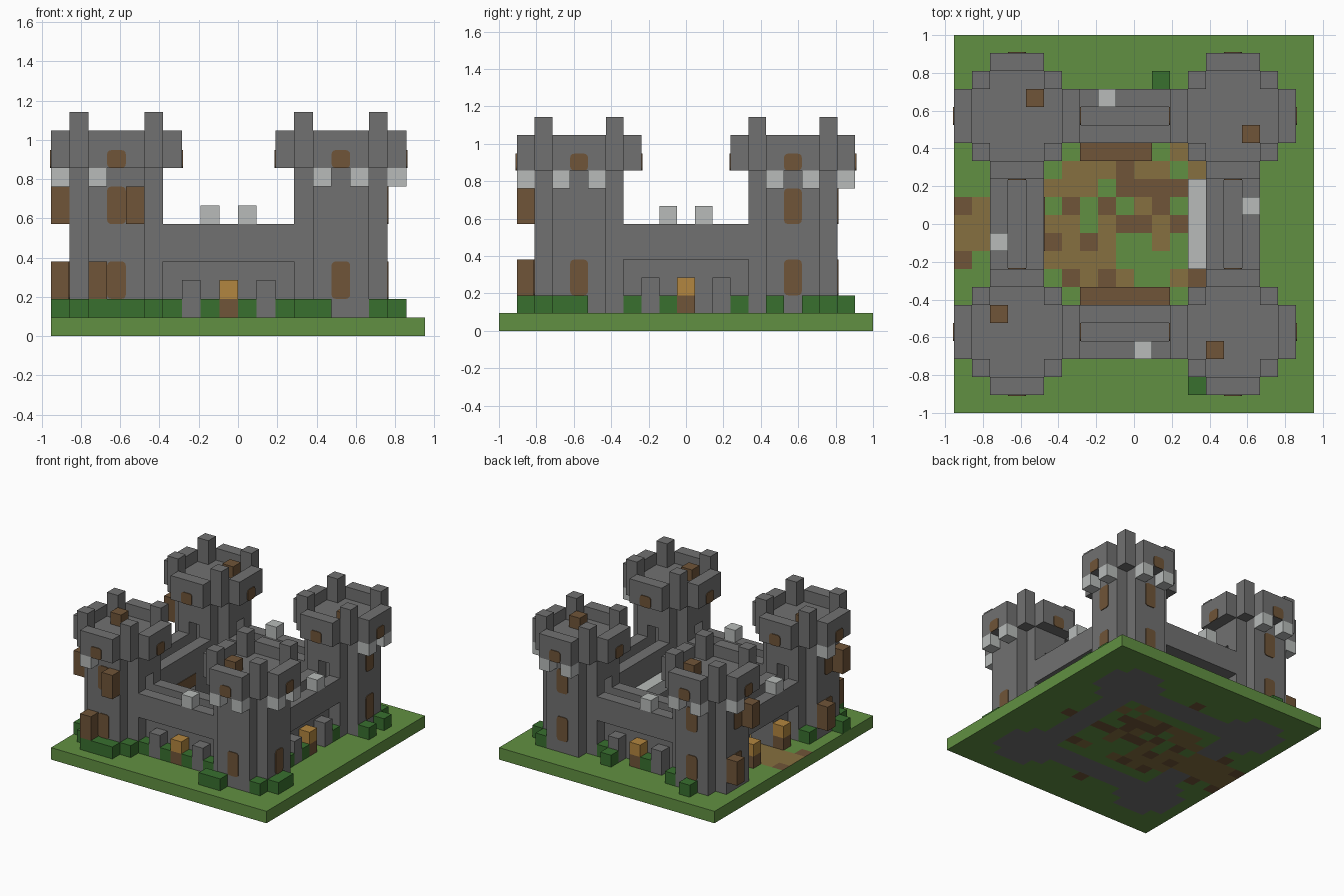
import bpy, bmesh
from mathutils import Matrix, Vector

old = bpy.data.objects.get("Cube")
if old:
    bpy.data.objects.remove(old, do_unlink=True)

U = 2 / 21          # edge of one building block
SIDES = "SNWE"


def material(name, r, g, b):
    m = bpy.data.materials.new(name)
    m.use_nodes = True
    m.diffuse_color = (r, g, b, 1)
    bsdf = m.node_tree.nodes["Principled BSDF"]
    bsdf.inputs["Base Color"].default_value = (r, g, b, 1)
    bsdf.inputs["Roughness"].default_value = 0.9
    return m


stone = material("stone grey", .165, .165, .165)
pale = material("pale stone", .48, .5, .49)
grass = material("grass green", .12, .28, .054)
leaf = material("dark leaf green", .04, .16, .028)
wood = material("wood brown", .16, .09, .04)
sand = material("sandy path", .24, .16, .05)
flame = material("lantern amber", .45, .24, .05)


def finish(name, bm, *mats):
    mesh = bpy.data.meshes.new(name)
    bm.to_mesh(mesh)
    bm.free()
    for m in mats:
        mesh.materials.append(m)
    bpy.context.scene.collection.objects.link(bpy.data.objects.new(name, mesh))


def part(name, mat, boxes, rounded=False):
    """Boxes in block units: (x range, y range, z range)."""
    bm = bmesh.new()
    for box in boxes:
        size = Vector([abs(b - a) * U for a, b in box])
        mid = Vector([(a + b) / 2 for a, b in box]) - Vector((10, 10.5, 0))
        place = Matrix.Translation(mid * U) @ Matrix.Diagonal(size.to_4d())
        made = bmesh.ops.create_cube(bm, size=1, matrix=place)
        if rounded:
            edges = {e for v in made["verts"] for e in v.link_edges if e.calc_length() < U * .1}
            bmesh.ops.bevel(bm, geom=list(edges), offset=U * .22, segments=3, profile=.5, affect='EDGES')
    finish(name, bm, mat)


def cell(i, j, k0, k1):
    return ((i, i + 1), (j, j + 1), (k0, k1))


def on_side(side, along, depth, height, lo, hi):
    """Box measured inwards from one side of a footprint with corners lo, hi."""
    axis = 1 if side in "SN" else 0
    if side in "SW":
        across = (lo[axis] + depth[0], lo[axis] + depth[1])
    else:
        across = (hi[axis] - depth[1], hi[axis] - depth[0])
    run = (lo[1 - axis] + along[0], lo[1 - axis] + along[1])
    return (run, across, height) if axis else (across, run, height)


# Ground slab with coloured cells
COURT = ["gggggggtg", "gtttbttgt", "tttgbbbbg", "gbgbgtbgg",
         "ttgtbbtbb", "btbtggtgg", "ttttggggg", "gbtbtggtb", "ggggggggg"]


def ground(i, j):
    for ti in (0, 12):
        for tj in (1, 13):
            a, b = abs(i - ti - 3), abs(j - tj - 3)
            if max(a, b) <= 2 and a + b < 4:
                return 1
    if i < 5 and 9 <= j <= 11:
        return 3 if (i, j) == (0, 11) else 2
    if (i, j) in {(0, 8), (2, 8), (2, 12), (9, 3), (9, 17), (16, 10)}:
        return 3
    if 3 <= i <= 15 and 4 <= j <= 16 and (i < 5 or i > 13 or j < 6 or j > 14):
        return 1
    if 5 <= i <= 13 and 6 <= j <= 14:
        return {"g": 0, "t": 2, "b": 3}[COURT[14 - j][i - 5]]
    return 0


bm = bmesh.new()
for i in range(20):
    for j in range(21):
        for z in (0, U):
            ring = [(i, j), (i + 1, j), (i + 1, j + 1), (i, j + 1)]
            vs = [bm.verts.new(((x - 10) * U, (y - 10.5) * U, z)) for x, y in ring]
            bm.faces.new(vs if z else vs[::-1]).material_index = ground(i, j)
bmesh.ops.remove_doubles(bm, verts=bm.verts, dist=U / 50)
rim = [e for e in bm.edges if e.is_boundary]
for f in bmesh.ops.bridge_loops(bm, edges=rim)["faces"]:
    f.material_index = 0
bmesh.ops.recalc_face_normals(bm, faces=bm.faces)
finish("ground_slab", bm, grass, stone, sand, wood)

# Four corner towers
for tname, ti, tj in (("front_right", 0, 1), ("front_left", 12, 1),
                      ("back_right", 0, 13), ("back_left", 12, 13)):
    lo, hi = (ti, tj), (ti + 7, tj + 7)
    outer = ("S" if tj == 1 else "N") + ("W" if ti == 0 else "E")

    def side(s, along, depth, height):
        return on_side(s, along, depth, height, lo, hi)

    body, crown, windows, corbels = [], [], [], []
    for z in ((1, 5), (7, 9)):
        body += [side("S", (2, 5), (1, 6), z), side("W", (2, 5), (1, 6), z)]
    body.append(side("S", (2, 5), (2, 5), (5, 7)))
    crown.append(side("S", (1, 6), (1, 6), (9, 10)))
    for s in SIDES:
        # doorways open towards the wall walks
        strips = [(2, 5)] if s in outer else [(2, 3), (4, 5)]
        body += [side(s, a, (1, 2), (5, 7)) for a in strips]
        crown.append(side(s, (2, 5), (0, 1), (9, 11)))
        windows.append(side(s, (3, 4), (-.06, .02), (9, 9.95)))
        if s in outer:
            windows.append(side(s, (3, 4), (.94, 1.02), (2, 4)))
            if tname != "front_left":
                windows.append(side(s, (3, 4), (.94, 1.02), (6, 8)))
            for a in (2, 4):
                shuttered = ti == 0 and ((s == "S" and a == 4) or (s == "W" and a == 2))
                if not shuttered:
                    corbels.append(side(s, (a, a + 1), (0, 1), (8, 9)))
    crown += [cell(ti + a, tj + b, 9, 12) for a in (1, 5) for b in (1, 5)]
    part(tname + "_tower_body", stone, body)
    part(tname + "_tower_crown", stone, crown)
    part(tname + "_tower_windows", wood, windows, rounded=True)
    part(tname + "_tower_corbels", pale, corbels)

# Wooden crates on the tower roofs and shutters beside the windows
part("roof_crates", wood, [cell(i, j, 10, 11) for i, j in ((2, 5), (4, 17), (14, 3), (16, 15))])
part("window_shutters", wood,
     [cell(i, j, 2, 4) for i, j in ((2, 1), (0, 5), (0, 17))] +
     [cell(i, j, 6, 8) for i, j in ((4, 1), (0, 3), (0, 15))])

# Curtain walls: overhanging outer parapet, walkway, inner parapet
START, END = 4, 11
for s, wname in zip(SIDES, ("front", "back", "right", "left")):

    def wall(along, depth, height):
        return on_side(s, along, depth, height, (2, 3), (17, 18))

    # the right wall has the gate opening, the others have two posts
    lower = [(START, 6), (9, END)] if s == "W" else [(START, END)]
    boxes = [wall(a, (1, 3), (1, 4)) for a in lower]
    boxes += [wall((START, END), (1, 3), (4, 5)),
              wall((START, END), (0, 1), (4, 6)),
              wall((START, END), (2, 3), (5, 6))]
    if s != "W":
        boxes += [wall((a, a + 1), (0, 1), (1, 3)) for a in (5, 9)]
    part(wname + "_wall", stone, boxes)

# Pale merlons on the parapets
part("wall_merlons", pale, [cell(i, j, 6, 7) for i, j in ((10, 3), (8, 17), (2, 9), (16, 11))])

# Lanterns on short posts
lanterns = [(9, 3), (9, 17), (16, 10), (2, 8), (2, 12)]
part("lantern_posts", wood, [cell(i, j, 1, 2) for i, j in lanterns])
part("lanterns", flame, [cell(i, j, 2, 3) for i, j in lanterns])

# Courtyard galleries and gate lintel
part("front_gallery", wood, [((7, 12), (6, 7), (3, 4))])
part("back_gallery", wood, [((7, 11), (14, 15), (3, 4))])
part("side_gallery", pale, [((13, 14), (8, 13), (3, 4))])
part("gate_lintel", wood, [((4, 5.05), (9, 12), (3, 4))])

# Bushes at the foot of the walls
bushes = [(0, 3), (1, 2), (2, 1), (3, 1), (4, 1), (5, 2), (6, 3), (8, 3), (10, 3),
          (12, 3), (13, 1), (14, 1), (17, 2), (18, 3), (18, 4), (16, 7), (16, 9),
          (16, 13), (18, 15), (18, 17), (17, 18), (11, 18), (12, 17), (8, 17),
          (5, 18), (3, 19), (1, 6)]
part("bushes", leaf, [cell(i, j, 1, 2) for i, j in bushes])
